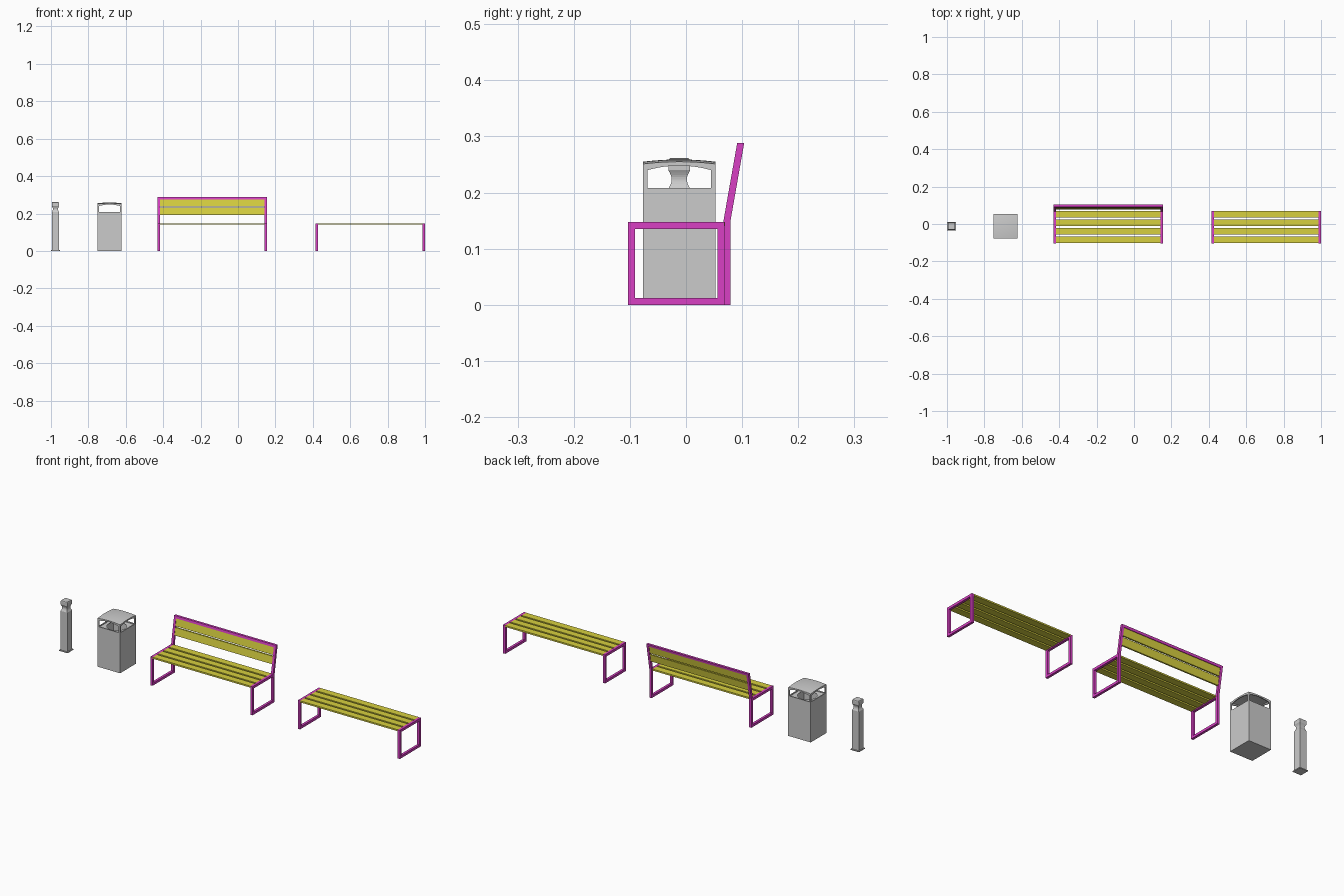
import bpy, bmesh, math
from mathutils import Matrix

if "Cube" in bpy.data.objects:
    bpy.data.objects.remove(bpy.data.objects["Cube"])


def material(name, rgb):
    m = bpy.data.materials.new(name)
    m.diffuse_color = (*rgb, 1)
    m.use_nodes = True
    m.node_tree.nodes["Principled BSDF"].inputs["Base Color"].default_value = m.diffuse_color
    return m


FRAME = material("frame_magenta", (0.69, 0.05, 0.55))
WOOD = material("slat_yellow", (0.68, 0.63, 0.05))


def finish(name, bm, mat=None):
    bmesh.ops.recalc_face_normals(bm, faces=bm.faces)
    mesh = bpy.data.meshes.new(name)
    bm.to_mesh(mesh)
    bm.free()
    ob = bpy.data.objects.new(name, mesh)
    bpy.context.collection.objects.link(ob)
    if mat:
        mesh.materials.append(mat)
    return ob


def extrude_x(name, pts, x0, x1, mat=None, hole=None):
    """Extrude a (y, z) outline along x; an optional hole has as many points as the outline."""
    bm = bmesh.new()
    outer = [bm.verts.new((x0, y, z)) for y, z in pts]
    if hole:
        inner = [bm.verts.new((x0, y, z)) for y, z in hole]
        n = len(outer)
        faces = [bm.faces.new((outer[i], outer[(i + 1) % n], inner[(i + 1) % n], inner[i]))
                 for i in range(n)]
    else:
        faces = [bm.faces.new(outer)]
    new = bmesh.ops.extrude_face_region(bm, geom=faces)["geom"]
    bmesh.ops.translate(bm, vec=(x1 - x0, 0, 0),
                        verts=[v for v in new if isinstance(v, bmesh.types.BMVert)])
    # keep the starting cap so the solid is closed
    if not hole and len(bm.faces) < len(pts) + 2:
        bm.verts.ensure_lookup_table()
        bm.faces.new(outer)
    return finish(name, bm, mat)


def rect(y0, y1, z0, z1):
    return [(y0, z0), (y1, z0), (y1, z1), (y0, z1)]


T = 0.0125           # square tube size
H = 0.148            # seat height
FRONT = -0.103


def bench(label, x0, x1, back_y, backrest):
    # closed rectangular leg frames at both ends
    for side, xa in (("left", x0), ("right", x1 - T)):
        extrude_x(f"{label}_{side}_leg_frame", rect(FRONT, back_y, 0, H), xa, xa + T, FRAME,
                  rect(FRONT + T, back_y - T, T, H - T))
    # seat slats
    for i in range(4):
        y = -0.084 + i * 0.0453
        extrude_x(f"{label}_seat_slat_{i + 1}", rect(y - 0.018, y + 0.018, 0.140, H),
                  x0 + T, x1 - T, WOOD)
    if not backrest:
        return

    # leaning backrest: y of the upright's front side at height z
    def lean(z):
        return back_y - T + (z - H) * 0.176

    def leaning(z0, z1, d0, d1):
        return [(lean(z0) + d0, z0), (lean(z0) + d1, z0), (lean(z1) + d1, z1), (lean(z1) + d0, z1)]

    for side, xa in (("left", x0), ("right", x1 - T)):
        extrude_x(f"{label}_{side}_upright", leaning(H, 0.288, 0, T), xa, xa + T, FRAME)
    extrude_x(f"{label}_top_rail", leaning(0.276, 0.288, 0, T), x0 + T, x1 - T, FRAME)
    for i, (za, zb) in enumerate(((0.193, 0.231), (0.238, 0.2755))):
        extrude_x(f"{label}_back_slat_{i + 1}", leaning(za, zb, 0.002, 0.010), x0 + T, x1 - T, WOOD)


bench("backrest_bench", -0.43, 0.155, 0.079, True)
bench("flat_bench", 0.415, 1.0, 0.069, False)


# square tower built from (half width, z) rings
def square_loft(name, cx, cy, rings, cap_start=True, cap_end=True):
    bm = bmesh.new()
    loops = [[bm.verts.new((cx + sx * h, cy + sy * h, z))
              for sx, sy in ((-1, -1), (1, -1), (1, 1), (-1, 1))] for h, z in rings]
    for a, b in zip(loops, loops[1:]):
        for i in range(4):
            j = (i + 1) % 4
            bm.faces.new((a[i], a[j], b[j], b[i]))
    if cap_start:
        bm.faces.new(loops[0])
    if cap_end:
        bm.faces.new(loops[-1])
    return finish(name, bm)


# bollard: base plate, post, curved lamp recess, chamfered cap
BX, BY = -0.976, -0.012
square_loft("bollard_base_plate", BX, BY, [(0.024, 0), (0.024, 0.005)])
square_loft("bollard_post", BX, BY, [(0.0195, 0.005), (0.0195, 0.207)])
lamp = [(0.0195 - 0.006 * math.sin(math.pi * i / 8), 0.207 + 0.033 * i / 8) for i in range(9)]
square_loft("bollard_lamp_recess", BX, BY, lamp)
square_loft("bollard_cap", BX, BY, [(0.0195, 0.240), (0.0195, 0.256), (0.018, 0.260), (0.015, 0.262)])

# litter bin: hollow body
CX, CY, W = -0.687, -0.012, 0.0645
square_loft("bin_body", CX, CY, [(W, 0), (W, 0.2085), (W - 0.005, 0.2085), (W - 0.005, 0.006)])

# bin inner plate with a round drop hole
bm = bmesh.new()
N = 32
ring_in, ring_out = [], []
for i in range(N):
    a = 2 * math.pi * i / N
    c, s = math.cos(a), math.sin(a)
    k = (W - 0.005) / max(abs(c), abs(s))
    ring_in.append(bm.verts.new((CX + 0.046 * c, CY + 0.046 * s, 0.202)))
    ring_out.append(bm.verts.new((CX + k * c, CY + k * s, 0.204)))
for i in range(N):
    j = (i + 1) % N
    bm.faces.new((ring_in[i], ring_out[i], ring_out[j], ring_in[j]))
finish("bin_drop_plate", bm)

# bin opening surrounds: corner posts joined by an arch, one per side
ts = [-1 + 2 * i / 12 for i in range(13)]
arch_in = [(t * (W - 0.008), 0.240 + 0.008 * (1 - t * t)) for t in ts]
arch_out = [(t * W, 0.2505 + 0.004 * (1 - t * t)) for t in ts]
outline = ([(-W, 0.2085)] + arch_out + [(W, 0.2085), (W - 0.008, 0.2085)]
           + arch_in[::-1] + [(-W + 0.008, 0.2085)])
for i, side in enumerate(("right", "back", "left", "front")):
    ob = extrude_x(f"bin_{side}_opening", outline, W - 0.005, W)
    ob.data.transform(Matrix.Translation((CX, CY, 0)) @ Matrix.Rotation(i * math.pi / 2, 4, "Z"))

# bin domed lid
bm = bmesh.new()
bmesh.ops.create_grid(bm, x_segments=12, y_segments=12, size=1)
for v in bm.verts:
    u, w = v.co.x, v.co.y
    v.co = (CX + u * W, CY + w * W, 0.252 + 0.004 * (2 - u * u - w * w) - 0.001)
lid = finish("bin_lid", bm)
sol = lid.modifiers.new("thickness", "SOLIDIFY")
sol.thickness = 0.003
for p in lid.data.polygons:
    p.use_smooth = True
bpy.context.view_layer.objects.active = lid
lid.select_set(True)
bpy.ops.object.modifier_apply(modifier="thickness")
bpy.ops.object.shade_smooth_by_angle(angle=math.radians(30))
